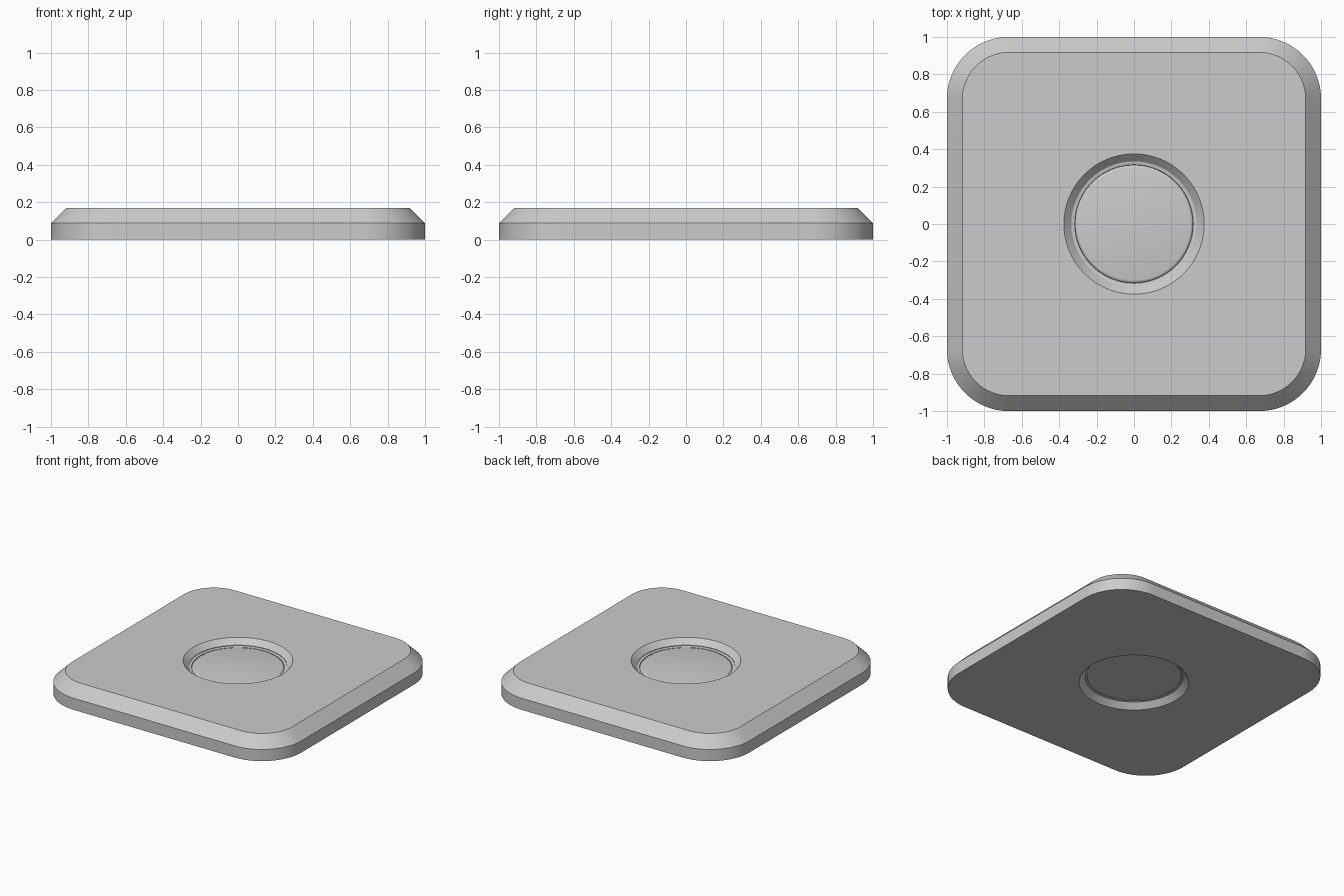
import bpy, bmesh
from math import cos, sin, pi

if "Cube" in bpy.data.objects:
    bpy.data.objects.remove(bpy.data.objects["Cube"])

STEPS = 24                    # segments per corner
N = 4 * (STEPS + 1)           # vertices per ring


def square_ring(half, radius, z):
    c = half - radius
    pts = []
    for k, (sx, sy) in enumerate([(1, 1), (-1, 1), (-1, -1), (1, -1)]):
        for j in range(STEPS + 1):
            a = (k + j / STEPS) * pi / 2
            pts.append((sx * c + radius * cos(a), sy * c + radius * sin(a), z))
    return pts


def circle_ring(radius, z):
    return [(radius * cos((i + 0.5) * 2 * pi / N),
             radius * sin((i + 0.5) * 2 * pi / N), z) for i in range(N)]


def loft(name, rings, loop=False, caps=False):
    bm = bmesh.new()
    rows = [[bm.verts.new(p) for p in ring] for ring in rings]
    pairs = list(zip(rows, rows[1:])) + ([(rows[-1], rows[0])] if loop else [])
    for a, b in pairs:
        for i in range(N):
            j = (i + 1) % N
            bm.faces.new((a[i], a[j], b[j], b[i]))
    if caps:
        bm.faces.new(rows[0])
        bm.faces.new(rows[-1])
    bmesh.ops.recalc_face_normals(bm, faces=bm.faces)
    mesh = bpy.data.meshes.new(name)
    bm.to_mesh(mesh)
    bm.free()
    ob = bpy.data.objects.new(name, mesh)
    bpy.context.collection.objects.link(ob)
    bpy.ops.object.select_all(action='DESELECT')
    ob.select_set(True)
    bpy.context.view_layer.objects.active = ob
    bpy.ops.object.shade_smooth_by_angle(angle=pi / 6)
    return ob


# Rounded square plate with chamfered rim and a hole chamfered on both sides
loft("plate", [
    square_ring(1.0, 0.33, 0.0),
    square_ring(1.0, 0.33, 0.088),
    square_ring(0.918, 0.25, 0.17),
    circle_ring(0.375, 0.17),
    circle_ring(0.335, 0.13),
    circle_ring(0.335, 0.04),
    circle_ring(0.375, 0.0),
], loop=True)

# Recessed button filling the hole, with a soft edge and a narrow groove
button_profile = [(0.30, 0.126), (0.308, 0.124), (0.313, 0.120), (0.315, 0.116),
                  (0.317, 0.122), (0.335, 0.126), (0.335, 0.042), (0.321, 0.044),
                  (0.319, 0.047)]
loft("button", [circle_ring(r, z) for r, z in button_profile], caps=True)
